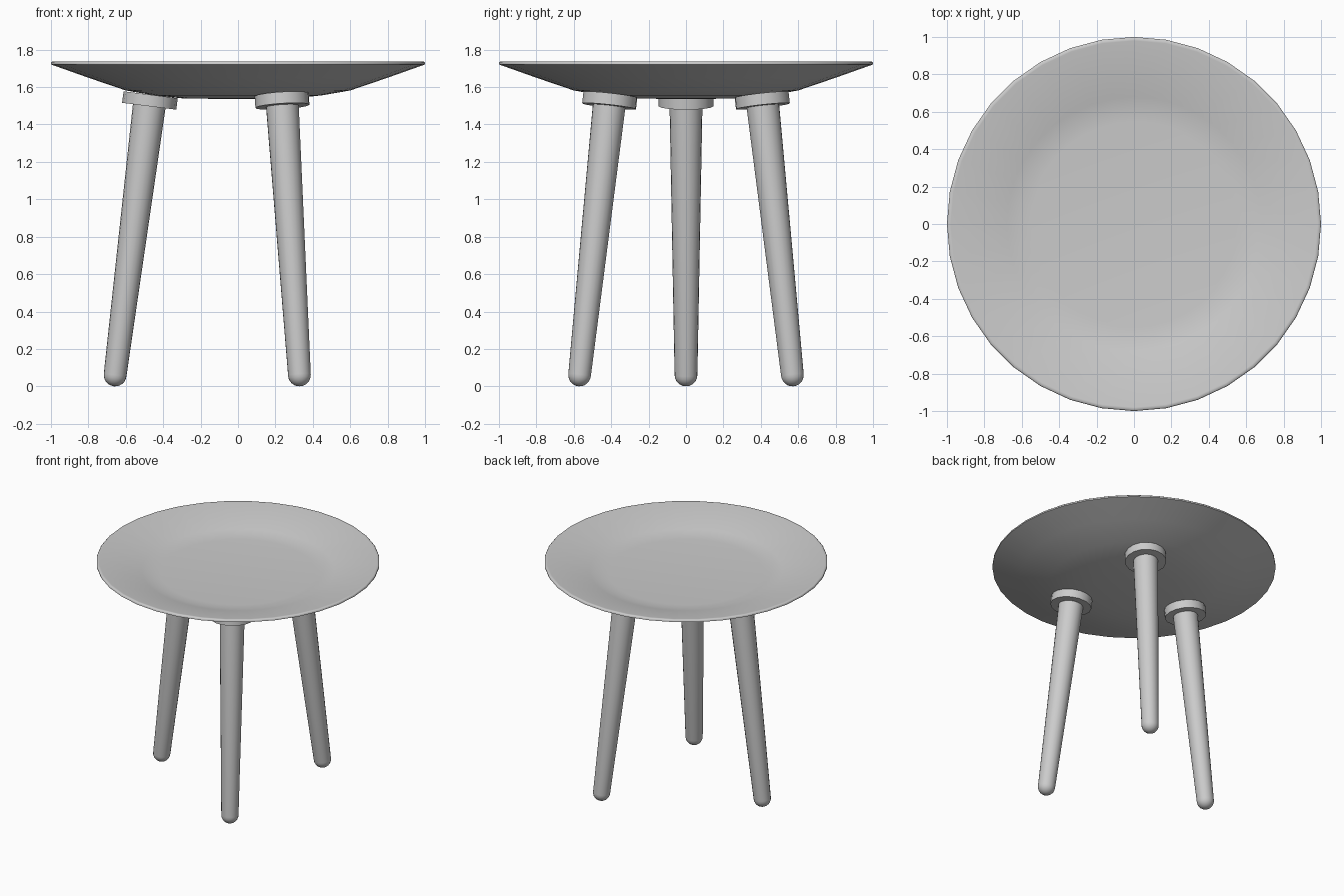
import bpy, bmesh
from math import radians, sin, cos, pi, atan2
from mathutils import Matrix

cube = bpy.data.objects.get("Cube")
if cube:
    bpy.data.objects.remove(cube)

grey = bpy.data.materials.new("light grey")
grey.use_nodes = True
colour = (0.6, 0.6, 0.6, 1)
grey.diffuse_color = colour
grey.node_tree.nodes["Principled BSDF"].inputs["Base Color"].default_value = colour


def lathe(name, profile, sides, sharp=35):
    """Spin a (radius, height) profile round z into a closed, smooth shaded part."""
    bm = bmesh.new()
    verts = [bm.verts.new((r, 0, z)) for r, z in profile]
    edges = [bm.edges.new(pair) for pair in zip(verts, verts[1:])]
    bmesh.ops.spin(bm, geom=verts + edges, cent=(0, 0, 0), axis=(0, 0, 1),
                   angle=2 * pi, steps=sides, use_merge=True)
    bmesh.ops.remove_doubles(bm, verts=bm.verts, dist=0.0005)
    bmesh.ops.recalc_face_normals(bm, faces=bm.faces)
    mesh = bpy.data.meshes.new(name)
    bm.to_mesh(mesh)
    bm.free()
    mesh.materials.append(grey)
    obj = bpy.data.objects.new(name, mesh)
    bpy.context.collection.objects.link(obj)
    bpy.ops.object.select_all(action='DESELECT')
    bpy.context.view_layer.objects.active = obj
    obj.select_set(True)
    bpy.ops.object.shade_smooth_by_angle(angle=radians(sharp))
    return obj


# Shallow dished top: thick in the middle, thin at the rounded rim
lathe("table_top", [
    (0, 1.535), (0.3, 1.54), (0.45, 1.556), (0.6, 1.582), (0.8, 1.65),
    (1.0, 1.721), (1.0, 1.731), (0.994, 1.737), (0.98, 1.737),
    (0.68, 1.662), (0.62, 1.65), (0.55, 1.645), (0, 1.643)], 36, 50)

# Three splayed legs: tapered shaft with a round foot, held by a collar
foot_radius, foot_reach, top_reach, length = 0.061, 0.657, 0.475, 1.455
tilt = atan2(foot_reach - top_reach, length - 0.02)
foot = [(foot_radius * sin(a), -foot_radius * cos(a))
        for a in (radians(d) for d in range(0, 91, 15))]
shaft = foot + [(0.088, length), (0, length)]
collar = [(0, 1.448), (0.146, 1.448), (0.146, 1.51), (0, 1.51)]

for side, turn in (("right", 180), ("front_left", -60), ("back_left", 60)):
    place = (Matrix.Rotation(radians(turn), 4, 'Z')
             @ Matrix.Translation((foot_reach, 0, foot_radius))
             @ Matrix.Rotation(-tilt, 4, 'Y'))
    lathe(side + "_leg", shaft, 20).matrix_world = place
    lathe(side + "_collar", collar, 16).matrix_world = place
